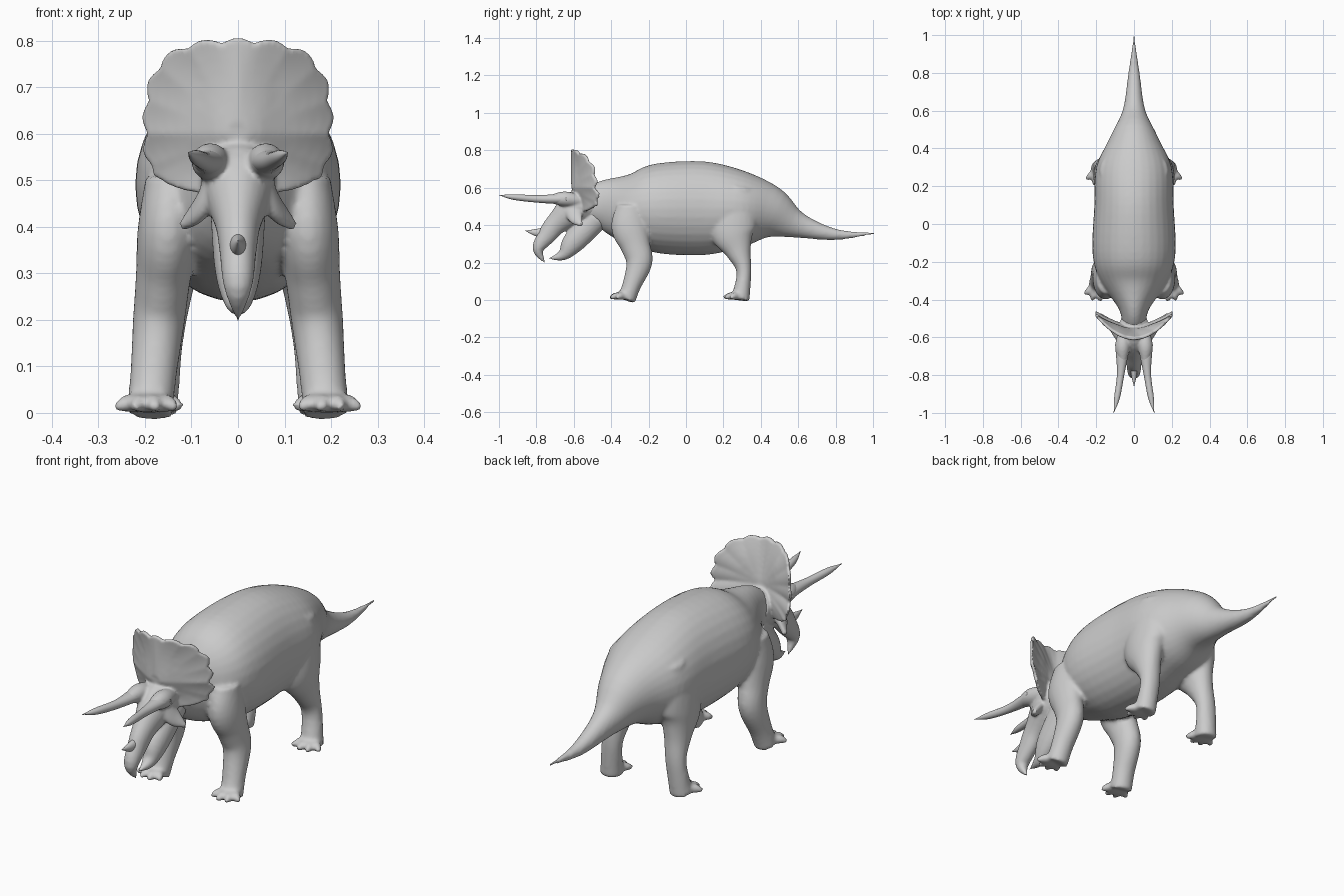
import bpy, bmesh, math
from mathutils import Vector

default_cube = bpy.data.objects.get("Cube")
if default_cube:
    bpy.data.objects.remove(default_cube, do_unlink=True)

GREY = (0.6, 0.6, 0.6, 1)
hide_grey = bpy.data.materials.new("hide_grey")
hide_grey.use_nodes = True
hide_grey.diffuse_color = GREY
hide_grey.node_tree.nodes["Principled BSDF"].inputs["Base Color"].default_value = GREY


def spline(rows, steps=5):
    """Smooth curve through rows of numbers of any length."""
    rows = [Vector(row) for row in rows]
    padded = [rows[0] * 2 - rows[1], *rows, rows[-1] * 2 - rows[-2]]
    points = []
    for before, start, end, after in zip(padded, padded[1:], padded[2:], padded[3:]):
        tangent_in = (end - before) / 2
        tangent_out = (after - start) / 2
        for step in range(steps):
            t = step / steps
            ease = t * t * (3 - 2 * t)
            points.append(start.lerp(end, ease)
                          + tangent_in * t * (1 - t) ** 2
                          - tangent_out * t * t * (1 - t))
    return points + [rows[-1]]


def bridge(bm, rings):
    """Skin consecutive rings and close both ends."""
    for ring, following in zip(rings, rings[1:]):
        for k in range(len(ring)):
            bm.faces.new((ring[k], ring[k - 1], following[k - 1], following[k]))
    bm.faces.new(rings[0])
    bm.faces.new(rings[-1])


def tube(bm, rows, side=1, segments=24):
    """Loft of ellipses; each row is x, y, z, half width, half depth."""
    points = spline(rows)
    centres = [Vector(point[:3]) for point in points]
    last = len(points) - 1
    rings = []
    for i, (centre, point) in enumerate(zip(centres, points)):
        tangent = (centres[min(i + 1, last)] - centres[max(i - 1, 0)]).normalized()
        across = Vector((1, 0, 0))
        across = (across - tangent * across.dot(tangent)).normalized()
        deep = tangent.cross(across)
        ring = []
        for k in range(segments):
            angle = math.tau * k / segments
            spot = (centre + across * math.cos(angle) * max(point[3], 0.001)
                    + deep * math.sin(angle) * max(point[4], 0.001))
            ring.append(bm.verts.new((spot.x * side, spot.y, spot.z)))
        rings.append(ring)
    bridge(bm, rings)


def centred(rows):
    """Rows without x, placed on the middle plane."""
    return [(0, *row) for row in rows]


def finish(bm, name, voxel=None, smoothing=0):
    """Make the object; with a voxel size its parts melt into one skin."""
    bmesh.ops.recalc_face_normals(bm, faces=bm.faces)
    mesh = bpy.data.meshes.new(name)
    bm.to_mesh(mesh)
    bm.free()
    mesh.materials.append(hide_grey)
    mesh.shade_smooth()
    part = bpy.data.objects.new(name, mesh)
    bpy.context.collection.objects.link(part)
    if voxel:
        blend = part.modifiers.new("blend", "REMESH")
        blend.mode = "VOXEL"
        blend.voxel_size = voxel
        blend.use_smooth_shade = True
        soften = part.modifiers.new("soften", "SMOOTH")
        soften.factor = 0.5
        soften.iterations = smoothing


# Torso, neck and tail: y, top, bottom, half width
TORSO = [(-0.55, 0.57, 0.42, 0.06), (-0.45, 0.64, 0.38, 0.08), (-0.3, 0.68, 0.3, 0.18),
         (-0.15, 0.73, 0.25, 0.22), (0.1, 0.74, 0.24, 0.21), (0.3, 0.69, 0.28, 0.2),
         (0.45, 0.61, 0.32, 0.13), (0.6, 0.47, 0.33, 0.06), (0.8, 0.38, 0.32, 0.03),
         (1.01, 0.36, 0.35, 0)]
bm = bmesh.new()
tube(bm, [(0, y, (top + bottom) / 2, width, (top - bottom) / 2)
          for y, top, bottom, width in TORSO], segments=32)

# Legs: y, z, half depth; they splay outward to the feet
FORELEG = [(-0.29, 0.5, 0.08), (-0.3, 0.39, 0.1), (-0.27, 0.29, 0.08),
           (-0.25, 0.2, 0.07), (-0.29, 0.08, 0.05), (-0.32, 0, 0.05)]
HINDLEG = [(0.28, 0.6, 0.08), (0.26, 0.47, 0.12), (0.25, 0.36, 0.12),
           (0.28, 0.26, 0.07), (0.31, 0.15, 0.04), (0.29, 0, 0.05)]
# Toe: distance from the ankle, half width, height of the middle
TOE = [(0.02, 0.03, 0.02), (0.06, 0.02, 0.02), (0.09, 0.01, 0.01)]


def leg_and_toes(bm, profile, foot_x, side):
    tube(bm, [(foot_x - z / 10, y, z, 0.035 + depth * 0.3, depth)
              for y, z, depth in profile], side)
    foot_y = profile[-1][0]
    for turn in (-40, -8, 23, 55):
        out = math.sin(math.radians(turn))
        ahead = math.cos(math.radians(turn))
        tube(bm, [(foot_x + out * reach, foot_y - ahead * reach, z, width, z)
                  for reach, width, z in TOE], side, segments=12)


for side in (1, -1):
    leg_and_toes(bm, FORELEG, 0.19, side)
    leg_and_toes(bm, HINDLEG, 0.18, side)
finish(bm, "body", voxel=0.009, smoothing=6)

# Skull and hooked beak, then lower jaw: y, z, half width, half depth
bm = bmesh.new()
SKULL = [(-0.5, 0.52, 0.07, 0.08), (-0.59, 0.49, 0.08, 0.09), (-0.69, 0.41, 0.05, 0.06),
         (-0.74, 0.35, 0.04, 0.05), (-0.79, 0.27, 0.03, 0.03), (-0.75, 0.19, 0, 0)]
JAW = [(-0.48, 0.44, 0.06, 0.07), (-0.6, 0.31, 0.05, 0.06), (-0.66, 0.24, 0.03, 0.03),
       (-0.74, 0.22, 0, 0)]
tube(bm, centred(SKULL))
tube(bm, centred(JAW))

# Brow ridges and cheek spikes
BROW = [(0.05, -0.56, 0.53, 0.03, 0.03), (0.06, -0.65, 0.54, 0.04, 0.04),
        (0.06, -0.73, 0.54, 0.02, 0.02)]
CHEEK = [(0.04, -0.61, 0.5, 0.03, 0.05), (0.08, -0.59, 0.44, 0.02, 0.04),
         (0.12, -0.56, 0.4, 0.01, 0.01)]
for side in (1, -1):
    tube(bm, BROW, side)
    tube(bm, CHEEK, side)

# Frill: squarish scalloped shield, swept back at both sides
FRILL_Z, HALF_WIDTH, ABOVE, BELOW = 0.6, 0.2, 0.2, 0.13
SEGMENTS, RINGS, SCALLOPS = 144, 8, 18


def frill_ring(bm, t, back):
    ring = []
    for k in range(SEGMENTS):
        angle = math.tau * k / SEGMENTS
        out, up = math.sin(angle), math.cos(angle)
        height = ABOVE if up > 0 else BELOW
        radius = (abs(out / HALF_WIDTH) ** 3 + abs(up / height) ** 3) ** (-1 / 3)
        if up > -0.5:
            radius += 0.012 * (abs(math.cos(angle * SCALLOPS / 2)) - 0.5)
        x, rise = t * radius * out, t * radius * up
        y = -0.615 + 3 * x * x + max(0, -rise) * 0.35
        # Dished front, thick at the neck and thin at the rim
        y += 0.015 * math.sin(math.pi * t) * min(1, abs(x) * 12)
        if back:
            y += 0.018 + 0.05 * (1 - t)
        ring.append(bm.verts.new((x, y, FRILL_Z + rise)))
    return ring


spread = [(j + 1) / RINGS for j in range(RINGS)]
bridge(bm, [frill_ring(bm, t, False) for t in spread]
       + [frill_ring(bm, t, True) for t in reversed(spread)])
finish(bm, "head_and_frill", voxel=0.006, smoothing=5)

# Brow horns, diverging toward the tips
HORN = [(0.06, -0.64, 0.54, 0.04, 0.03), (0.07, -0.79, 0.54, 0.02, 0.02),
        (0.09, -0.92, 0.55, 0.015, 0.015), (0.107, -1, 0.56, 0, 0)]
bm = bmesh.new()
for side in (1, -1):
    tube(bm, HORN, side)
finish(bm, "brow_horns")

# Nose horn
NOSE = [(-0.74, 0.36, 0.02, 0.03), (-0.8, 0.36, 0.015, 0.02), (-0.86, 0.37, 0, 0)]
bm = bmesh.new()
tube(bm, centred(NOSE))
finish(bm, "nose_horn")
